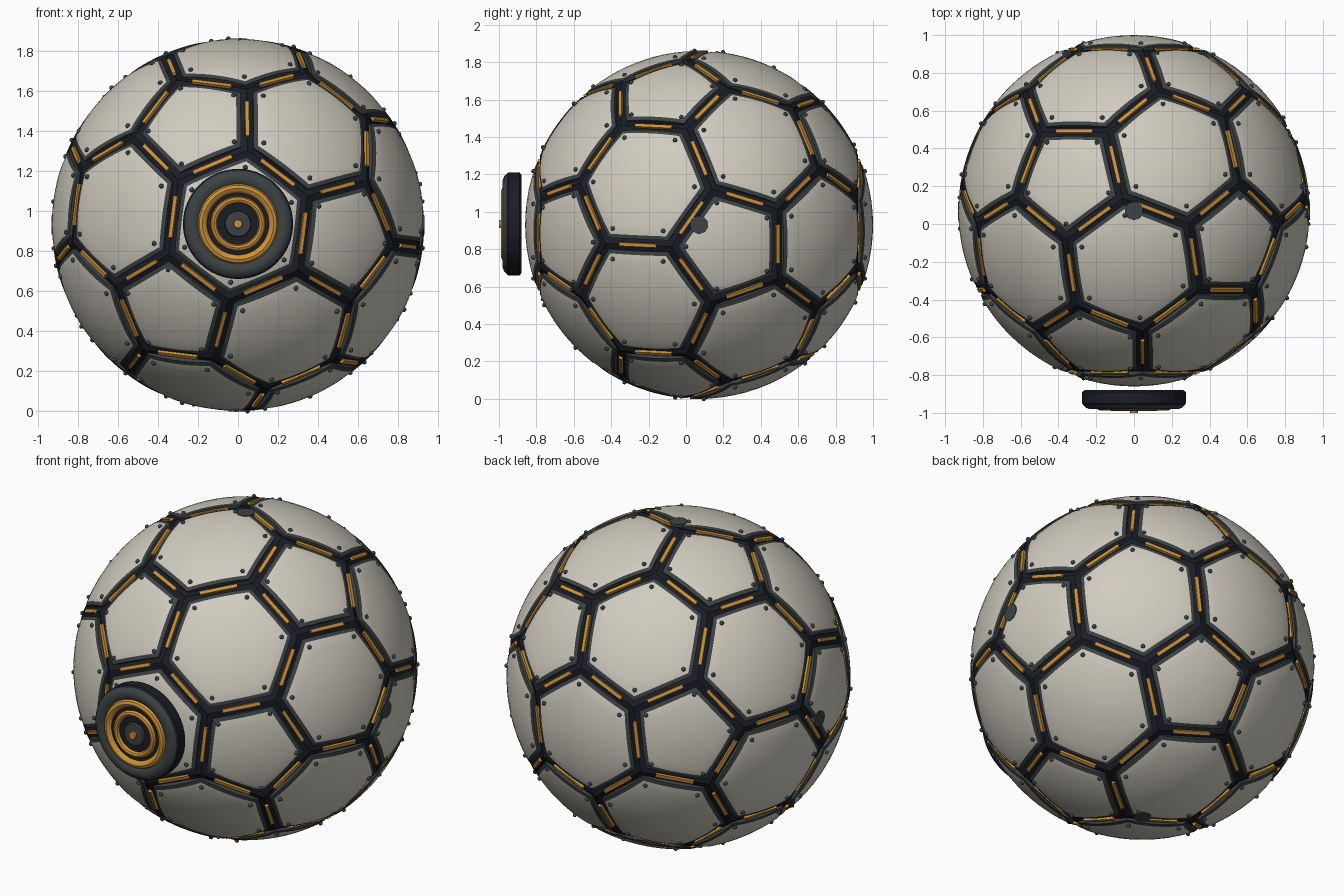
import bpy, bmesh, math
from mathutils import Vector, Matrix

if "Cube" in bpy.data.objects:
    bpy.data.objects.remove(bpy.data.objects["Cube"])

R = 0.93                              # shell radius
CENTRE = Vector((0, 0.07, 0.93))
SEG = 8                               # divisions along each panel side


def material(name, rgb):
    m = bpy.data.materials.new(name)
    m.diffuse_color = (*rgb, 1)
    m.use_nodes = True
    m.node_tree.nodes["Principled BSDF"].inputs["Base Color"].default_value = m.diffuse_color
    return m


IVORY = material("ivory", (0.63, 0.60, 0.52))
GREY = material("slate_grey", (0.045, 0.055, 0.058))
NAVY = material("dark_navy", (0.011, 0.012, 0.020))
AMBER = material("amber", (0.62, 0.29, 0.04))


def finish(bm, name, mats, smooth=True, offset=CENTRE):
    me = bpy.data.meshes.new(name)
    bm.to_mesh(me)
    bm.free()
    for m in mats:
        me.materials.append(m)
    ob = bpy.data.objects.new(name, me)
    ob.location = offset
    bpy.context.collection.objects.link(ob)
    if smooth:
        bpy.context.view_layer.objects.active = ob
        ob.select_set(True)
        bpy.ops.object.shade_smooth_by_angle(angle=math.radians(35))
        ob.select_set(False)
    return ob


def bridge(bm, a, b, mat=0):
    n = len(a)
    for i in range(n):
        j = (i + 1) % n
        bm.faces.new((a[i], b[i], b[j], a[j])).material_index = mat


# Icosahedron corners and triangles, turned so that one triangle faces the front
phi = (1 + 5 ** 0.5) / 2
ico = []
for s in (-1, 1):
    for t in (-phi, phi):
        ico += [Vector((0, s, t)), Vector((s, t, 0)), Vector((t, 0, s))]
near = [[j for j in range(12) if j != i and (ico[i] - ico[j]).length < 2.1] for i in range(12)]
tris = [(i, j, k) for i in range(12) for j in near[i] for k in near[j]
        if i < j < k and k in near[i]]
a = sum((ico[i] for i in tris[0]), Vector()).normalized()
p = ico[tris[0][0]]
p = (p - a * p.dot(a)).normalized()
A = Vector((0, -1, 0))
twist = math.radians(-7.2)
P = Vector((math.cos(twist), 0, math.sin(twist)))
turn = Matrix((A, P, A.cross(P))).transposed() @ Matrix((a, p, a.cross(p)))
ico = [turn @ v for v in ico]


# Truncate the corners: 12 pentagons, 20 hexagons, 90 edges
def cut(i, j):
    return ((2 * ico[i] + ico[j]) / 3).normalized() * R


def ordered(pts):
    c = sum(pts, Vector()) / len(pts)
    n = c.normalized()
    u = (pts[0] - c).normalized()
    w = n.cross(u)
    return sorted(pts, key=lambda q: math.atan2((q - c).dot(w), (q - c).dot(u)))


faces = [ordered([cut(i, j) for j in near[i]]) for i in range(12)]
faces += [ordered([cut(i, j) for i in t for j in t if i != j]) for t in tris]
edges = [(cut(i, j), cut(j, i)) for i in range(12) for j in near[i] if i < j]
for f in faces[:12]:
    edges += [(f[i], f[(i + 1) % 5]) for i in range(5)]

# Domed panels with grey borders, seam frames between them, bolts in the corners
panels, frame, bolts = bmesh.new(), bmesh.new(), bmesh.new()
for f in faces:
    n = len(f)
    c = sum(f, Vector()) / n
    apothem = ((f[0] + f[1]) / 2 - c).length
    rim = [f[i].lerp(f[(i + 1) % n], k / SEG) for i in range(n) for k in range(SEG)]
    s_ivory, s_grey = 1 - 0.055 / apothem, 1 - 0.033 / apothem

    def ring(s, radius):
        return [panels.verts.new((c + (q - c) * s).normalized() * radius) for q in rim]

    prev = ring(s_ivory * 0.2, R)
    hub = panels.verts.new(c.normalized() * R)
    for i in range(len(prev)):
        panels.faces.new((hub, prev[i], prev[(i + 1) % len(prev)]))
    for s, radius, mat in [(s_ivory * k / 5, R, 0) for k in range(2, 6)] + \
                          [(s_grey, R - 0.004, 1), (s_grey, R - 0.05, 1)]:
        cur = ring(s, radius)
        bridge(panels, prev, cur, mat)
        prev = cur

    inner = [frame.verts.new(c + (q - c) * (s_grey - 0.06)) for q in f]
    outer = [frame.verts.new(q) for q in f]
    bridge(frame, inner, outer)

    for q in f:
        pos = (c + (q - c) * 0.74).normalized() * (R + 0.002)
        bmesh.ops.create_icosphere(bolts, subdivisions=2, radius=0.012,
                                   matrix=Matrix.Translation(pos))
finish(panels, "shell_panels", [IVORY, GREY])
finish(frame, "seam_frame", [NAVY], smooth=False)
finish(bolts, "panel_bolts", [GREY])

# Amber light strip along the middle of each seam
strips = bmesh.new()
for u, v in edges:
    mid = (u + v) / 2
    z = mid.normalized()
    x = (v - u).normalized()
    m = Matrix((x, z.cross(x), z)).transposed().to_4x4()
    m.translation = mid + z * 0.004
    bmesh.ops.create_cube(strips, size=1, matrix=m @ Matrix.Diagonal((0.21, 0.02, 0.016, 1)))
finish(strips, "light_strips", [AMBER], smooth=False)

# Round caps at the sides, top and bottom
caps = bmesh.new()
for d in (Vector((1, 0, 0)), Vector((-1, 0, 0)), Vector((0, 0, 1)), Vector((0, 0, -1))):
    m = d.to_track_quat('Z', 'Y').to_matrix().to_4x4()
    m.translation = d * 0.916
    bmesh.ops.create_cone(caps, cap_ends=True, segments=24, radius1=0.05, radius2=0.048,
                          depth=0.032, matrix=m)
finish(caps, "round_caps", [GREY])

# Floating front lens: turned profile of (radius, y, colour of the band leading to it)
profile = [(0.262, -0.88, 0), (0.275, -0.89, 0), (0.275, -0.950, 0), (0.266, -0.960, 0),
           (0.255, -0.972, 1), (0.235, -0.980, 1), (0.212, -0.977, 1), (0.200, -0.970, 1),
           (0.193, -0.982, 2), (0.178, -0.988, 2), (0.163, -0.982, 2), (0.155, -0.970, 2),
           (0.137, -0.970, 0), (0.131, -0.985, 2), (0.120, -0.990, 2), (0.109, -0.985, 2),
           (0.103, -0.970, 2), (0.066, -0.970, 0), (0.062, -0.985, 1), (0.022, -0.988, 1),
           (0.020, -1.000, 2)]
lens = bmesh.new()
N = 64
prev = None
for r, y, mat in profile:
    cur = [lens.verts.new((r * math.cos(2 * math.pi * k / N), y, r * math.sin(2 * math.pi * k / N)))
           for k in range(N)]
    if prev:
        bridge(lens, prev, cur, mat)
    else:
        lens.faces.new(cur)
    prev = cur
lens.faces.new(prev).material_index = 2
bmesh.ops.recalc_face_normals(lens, faces=lens.faces)
finish(lens, "front_lens", [NAVY, GREY, AMBER], offset=Vector((0, 0, 0.935)))
